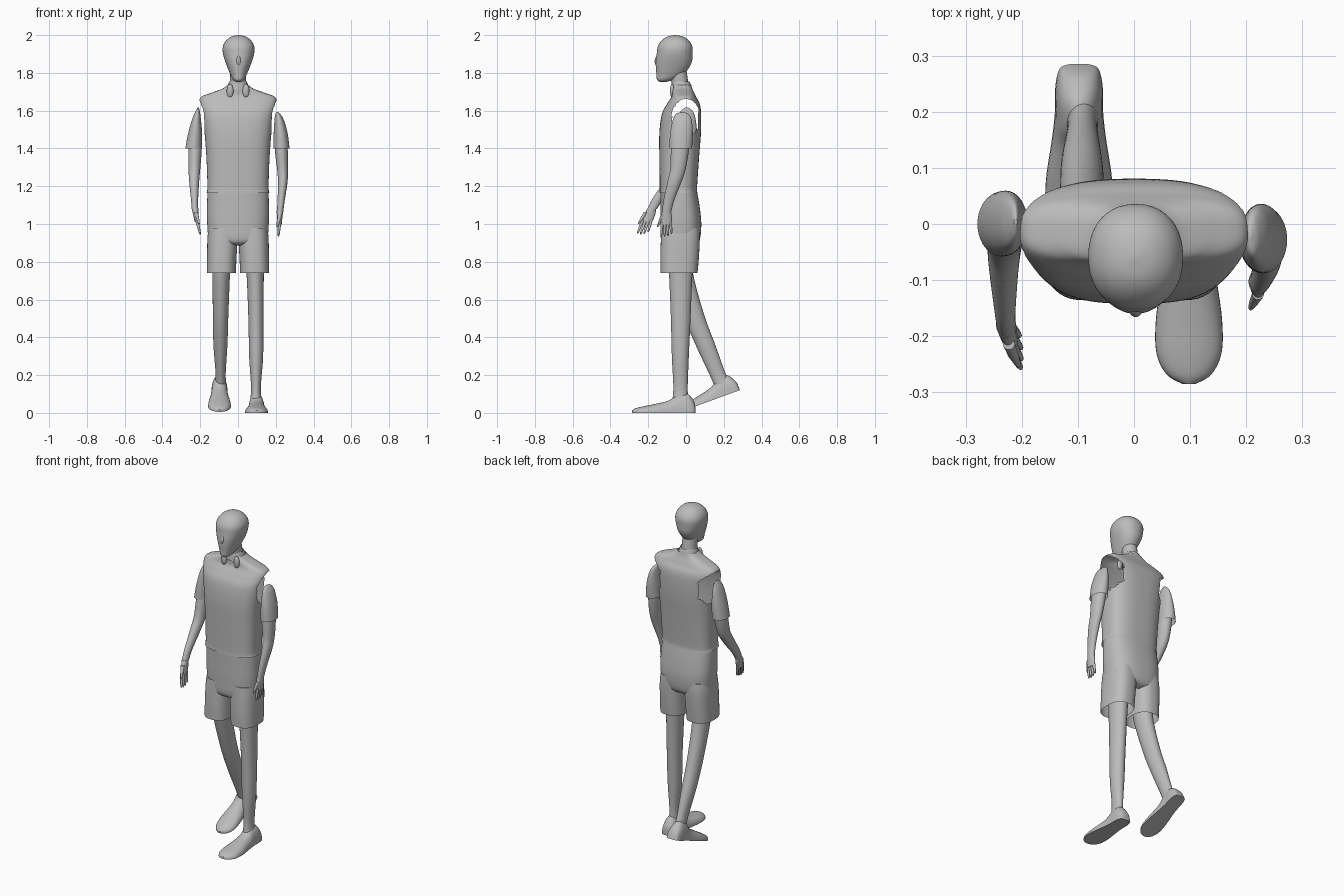
import bpy, bmesh, math
from mathutils import Matrix, Vector

cube = bpy.data.objects.get("Cube")
if cube:
    bpy.data.objects.remove(cube)

grey = bpy.data.materials.new("plain_grey")
grey.use_nodes = True
GREY = (0.5, 0.5, 0.5, 1)
grey.diffuse_color = GREY
grey.node_tree.nodes["Principled BSDF"].inputs["Base Color"].default_value = GREY


def finish(name, bm):
    mesh = bpy.data.meshes.new(name)
    bmesh.ops.recalc_face_normals(bm, faces=bm.faces)
    bm.to_mesh(mesh)
    bm.free()
    mesh.materials.append(grey)
    ob = bpy.data.objects.new(name, mesh)
    bpy.context.collection.objects.link(ob)
    bpy.ops.object.select_all(action="DESELECT")
    ob.select_set(True)
    bpy.context.view_layer.objects.active = ob
    bpy.ops.object.shade_smooth_by_angle(angle=math.radians(45))
    return ob


def spline(points, steps):
    """Catmull-Rom through tuples of any length."""
    out = []
    last = len(points) - 1
    for i in range(last):
        quad = [points[max(0, min(last, i + k))] for k in (-1, 0, 1, 2)]
        for s in range(steps):
            t = s / steps
            out.append([b + 0.5 * t * (c - a + t * (2*a - 5*b + 4*c - d + t * (3*(b - c) + d - a)))
                        for a, b, c, d in zip(*quad)])
    out.append(list(points[last]))
    return out


def loft(name, stations, power=2.0, sides=40, steps=6, bottom=True, top=True, drop=None):
    """Stack rounded rings given as (x, y, z, half width, half depth)."""
    bm = bmesh.new()
    rings = []
    for x, y, z, rx, ry in spline(stations, steps):
        ring = []
        for k in range(sides):
            a = math.tau * k / sides
            c, s = math.cos(a), math.sin(a)
            ring.append(bm.verts.new((x + rx * math.copysign(abs(c) ** (2 / power), c),
                                      y + ry * math.copysign(abs(s) ** (2 / power), s), z)))
        rings.append(ring)
    for low, high in zip(rings, rings[1:]):
        for k in range(sides):
            j = (k + 1) % sides
            bm.faces.new((low[k], low[j], high[j], high[k]))
    if bottom:
        bm.faces.new(rings[0])
    if top:
        bm.faces.new(rings[-1])
    if drop:
        gone = [f for f in bm.faces if drop(f.calc_center_median())]
        bmesh.ops.delete(bm, geom=gone, context="FACES")
    return finish(name, bm)


def ball(name, centre, size):
    bm = bmesh.new()
    bmesh.ops.create_uvsphere(bm, u_segments=20, v_segments=12, radius=1)
    bmesh.ops.transform(bm, verts=bm.verts,
                        matrix=Matrix.Translation(centre) @ Matrix.Diagonal((*size, 1)))
    return finish(name, bm)


def foot(name, x, place):
    """Flat-soled foot from heel to toe: (y, half width, height)."""
    bm = bmesh.new()
    shape = [(.05, .016, .03), (.042, .034, .06), (.01, .042, .1), (-.04, .043, .1),
             (-.09, .048, .066), (-.17, .059, .046), (-.23, .058, .034),
             (-.268, .04, .024), (-.285, .012, .014)]
    rings = []
    for y, w, h in spline(shape, 5):
        ring = []
        for k in range(21):
            a = math.pi * k / 20
            ring.append(bm.verts.new((x + w * math.cos(a), y, h * math.sin(a) ** .8)))
        rings.append(ring)
    for a, b in zip(rings, rings[1:]):
        for k in range(21):
            j = (k + 1) % 21
            bm.faces.new((a[k], a[j], b[j], b[k]))
    bm.faces.new(rings[0])
    bm.faces.new(rings[-1])
    bmesh.ops.transform(bm, verts=bm.verts, matrix=place)
    return finish(name, bm)


def hand(side, wrist, knuckles, tips):
    """Tapered palm with four fingers and a thumb."""
    w, k, t = Vector(wrist), Vector(knuckles), Vector(tips)
    mid = w.lerp(k, .5)
    loft(side + "_palm", [(*k, .011, .026), (*mid, .014, .03), (*w, .018, .022)], sides=20)
    for i, (name, reach) in enumerate(zip(("index", "middle", "ring", "little"), (.92, 1, .96, .8))):
        root = k + Vector((0, -.022 + .015 * i, .01))
        tip = k.lerp(t, reach) + Vector((0, -.027 + .018 * i, 0))
        loft(f"{side}_{name}_finger", [(*tip, .003, .003), (*root.lerp(tip, .8), .006, .006),
                                       (*root, .009, .009)], sides=10, steps=4)
    root = mid + Vector((0, -.02, .015))
    tip = k + Vector((.012 if w.x < 0 else -.012, -.045, -.01))
    loft(side + "_thumb", [(*tip, .004, .004), (*root.lerp(tip, .6), .008, .008),
                           (*root, .011, .011)], sides=10, steps=4)


# Head and neck
loft("head", [(.003, -.122, 1.752, .012, .018), (.003, -.108, 1.765, .03, .046),
              (.003, -.083, 1.795, .045, .074), (.003, -.066, 1.85, .067, .094),
              (.003, -.06, 1.9, .082, .095), (.003, -.058, 1.94, .083, .091),
              (.003, -.057, 1.972, .066, .071), (.003, -.057, 1.992, .038, .042),
              (.003, -.057, 2, .006, .006)], power=2.2)
ball("nose", (.003, -.145, 1.862), (.014, .021, .034))
loft("neck", [(0, -.025, 1.67, .05, .05), (0, -.03, 1.73, .043, .045),
              (0, -.042, 1.81, .042, .045)])

# Shirt with open armholes and a small collar
loft("shirt", [(0, -.04, 1.165, .166, .1), (0, -.04, 1.2, .162, .099),
               (0, -.036, 1.35, .167, .105), (0, -.031, 1.48, .177, .11),
               (0, -.024, 1.58, .19, .104), (0, -.014, 1.635, .203, .087),
               (0, -.012, 1.672, .196, .066), (0, -.015, 1.695, .14, .058),
               (0, -.02, 1.715, .085, .054), (0, -.022, 1.735, .056, .05)],
     power=2.8, sides=96, steps=10, bottom=False, top=False,
     drop=lambda p: abs(p.x) > .13 and (p.y / .075) ** 2 + ((p.z - 1.562) / .1) ** 2 < 1)
loft("collar", [(0, -.025, 1.71, .06, .056), (0, -.026, 1.735, .054, .052),
                (0, -.028, 1.755, .047, .047)], bottom=False, top=False)
for side, x in (("right", -.042), ("left", .042)):
    ball(side + "_collar_tip", (x, -.073, 1.705), (.018, .012, .036))

# Shorts
loft("shorts_seat", [(0, -.033, .885, .05, .06), (0, -.03, .91, .145, .1),
                     (0, -.027, 1.0, .163, .108), (0, -.032, 1.1, .164, .103),
                     (0, -.04, 1.19, .16, .095)], power=2.6, bottom=False, sides=56)
for side, m in (("right", -1), ("left", 1)):
    loft(side + "_shorts_leg", [(m * .088, -.037, .74, .077, .098), (m * .086, -.034, .82, .078, .102),
                                (m * .082, -.03, .92, .08, .103), (m * .078, -.03, .98, .078, .1)],
         power=2.5, bottom=False, sides=48)

# Standing left leg
loft("left_leg", [(.095, -.03, .07, .03, .042), (.095, -.029, .14, .026, .038),
                  (.096, -.03, .3, .037, .045), (.095, -.028, .5, .04, .052),
                  (.091, -.028, .74, .046, .062), (.088, -.028, .86, .055, .07)])
foot("left_foot", .098, Matrix.Identity(4))

# Trailing right leg with lifted heel
loft("right_leg", [(-.092, .195, .15, .03, .047), (-.092, .165, .21, .027, .044),
                   (-.093, .103, .36, .037, .052), (-.092, .04, .52, .041, .056),
                   (-.089, -.025, .74, .047, .062), (-.088, -.03, .86, .055, .07)])
foot("right_foot", -.098, Matrix.Translation((0, .238, .103)) @ Matrix.Rotation(math.radians(20), 4, "X"))

# Sleeves
loft("right_sleeve", [(-.235, 0, 1.4, .044, .058), (-.227, .002, 1.48, .037, .057),
                      (-.219, .003, 1.56, .022, .047), (-.213, .004, 1.6, .01, .03),
                      (-.211, .004, 1.617, .003, .006)], bottom=False)
loft("left_sleeve", [(.23, -.028, 1.4, .043, .06), (.226, -.024, 1.48, .037, .06),
                     (.218, -.02, 1.55, .025, .05), (.211, -.02, 1.582, .013, .034),
                     (.207, -.02, 1.592, .003, .006)], bottom=False)

# Arms
loft("right_arm", [(-.228, -.178, 1.08, .017, .025), (-.23, -.15, 1.13, .019, .03),
                   (-.232, -.08, 1.22, .026, .04), (-.231, -.035, 1.29, .031, .042),
                   (-.228, -.012, 1.38, .035, .045), (-.225, 0, 1.46, .032, .045)])
loft("left_arm", [(.222, -.103, 1.06, .017, .024), (.228, -.092, 1.12, .019, .028),
                  (.237, -.062, 1.22, .025, .037), (.236, -.043, 1.29, .029, .041),
                  (.23, -.033, 1.38, .034, .047), (.225, -.025, 1.46, .032, .047)])
hand("right", (-.228, -.18, 1.085), (-.218, -.207, 1.01), (-.2, -.232, .945))
hand("left", (.222, -.103, 1.07), (.22, -.105, .995), (.214, -.104, .935))
